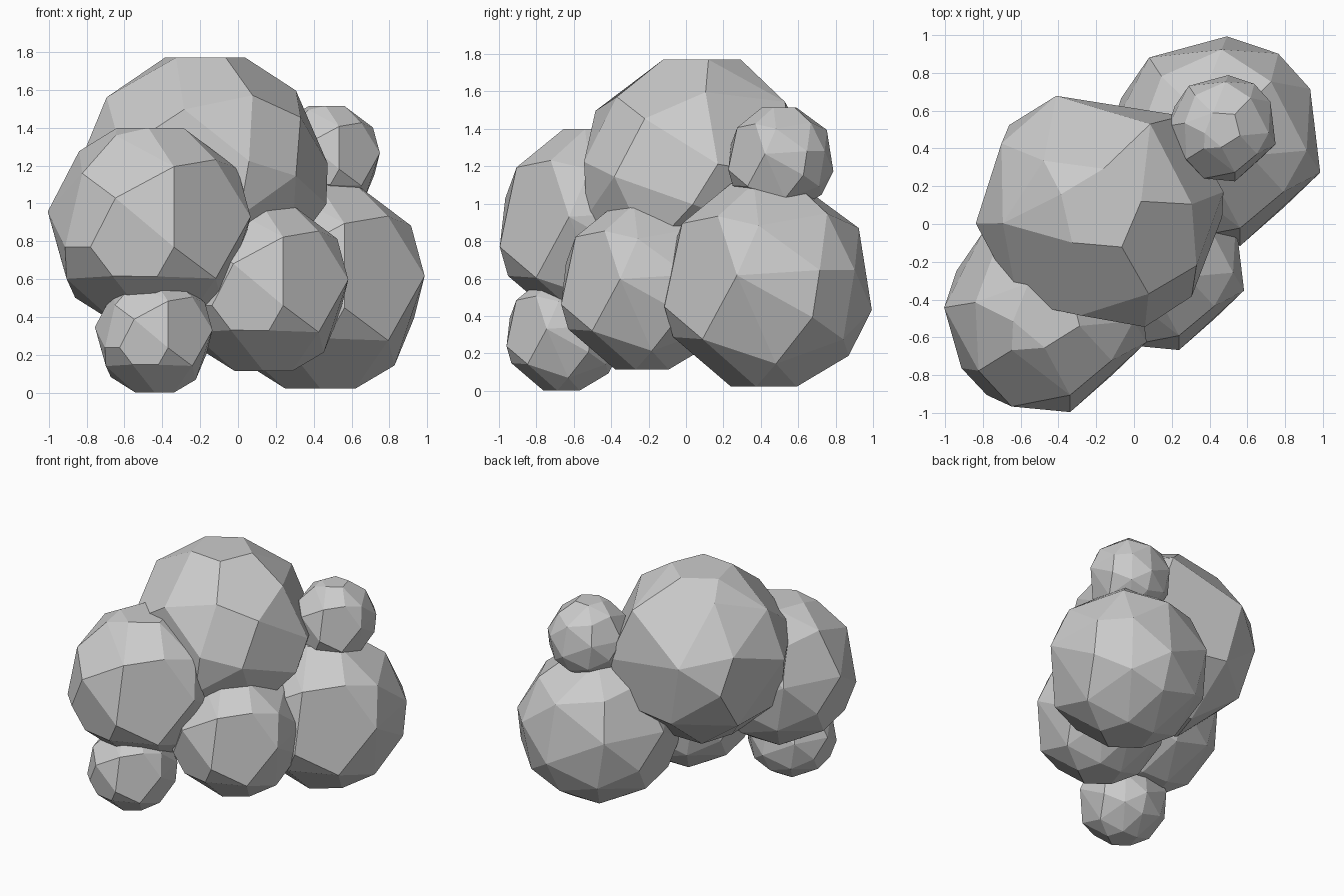
import bpy, bmesh
from math import radians, sin, cos
from mathutils import Vector, Matrix

# Corner directions of the common faceted puff (caps are added as pentagons)
SIDES = [
    (-.34, -.36, .87), (-.34, -.90, .27), (.22, -.79, .57), (.95, -.28, .09),
    (.22, -.95, -.20), (-.58, -.79, -.20), (-.37, -.80, -.48), (.06, -.87, -.48),
    (-.82, -.53, -.20), (-.80, -.30, -.50), (.62, -.46, .64), (.83, -.08, .55),
    (.62, -.60, -.50), (.68, .08, -.73), (.87, .49, .14), (.57, .81, .14),
    (.86, .42, -.30), (.10, .97, -.23), (.05, .76, -.66), (.05, .85, .53),
    (-.99, .05, .14), (-.69, .10, .72), (-.65, -.55, .50), (-.62, .78, .15),
    (-.87, .40, -.28), (-.48, .72, -.50), (.50, .70, -.50), (.50, .55, .66),
    (-.50, .60, .62), (-.72, .05, -.68),
]
# The largest puff has broader facets
BROAD = [
    (.79, -.45, .48), (.75, -.70, 0), (.70, .05, .65), (.98, .15, .10),
    (.96, -.05, -.22), (.38, -.65, .63), (-.16, -.85, .54), (.36, -.93, .12),
    (.28, -.90, -.32), (-.99, -.10, .10), (-.79, .54, .31), (-.78, -.10, .63),
    (-.72, .68, -.10), (-.35, .92, .20), (.40, .69, .60), (.64, .74, 0),
    (.50, .70, -.50), (-.20, .85, -.50), (-.75, .40, -.55), (-.80, -.30, -.50),
    (-.30, -.80, -.50), (.70, -.40, -.60), (-.65, -.72, .20), (-.45, .40, .80),
]


def cap(z, turn):
    return [(.34 * cos(radians(turn + 72 * i)), .34 * sin(radians(turn + 72 * i)), z)
            for i in range(5)]


def puff(name, centre, radius, sides=SIDES, top_turn=50):
    bm = bmesh.new()
    for c in sides + cap(.95, top_turn) + cap(-.95, 54):
        bm.verts.new(Vector(c).normalized())
    bmesh.ops.convex_hull(bm, input=bm.verts[:])
    bmesh.ops.dissolve_limit(bm, angle_limit=radians(9), verts=bm.verts[:], edges=bm.edges[:])
    bmesh.ops.recalc_face_normals(bm, faces=bm.faces[:])
    bm.transform(Matrix.Scale(radius * 1.03, 4))
    mesh = bpy.data.meshes.new(name)
    bm.to_mesh(mesh)
    bm.free()
    ob = bpy.data.objects.new(name, mesh)
    ob.location = centre
    bpy.context.collection.objects.link(ob)
    return ob


# Six overlapping puffs of the cluster
puff("large_top_puff", (-.18, .07, 1.145), .645, BROAD, 13)
puff("front_left_puff", (-.46, -.47, .88), .535)
puff("small_lower_puff", (-.44, -.655, .302), .31)
puff("middle_puff", (.135, -.22, .555), .455)
puff("right_back_puff", (.435, .435, .565), .56)
puff("small_upper_puff", (.47, .505, 1.24), .284)
